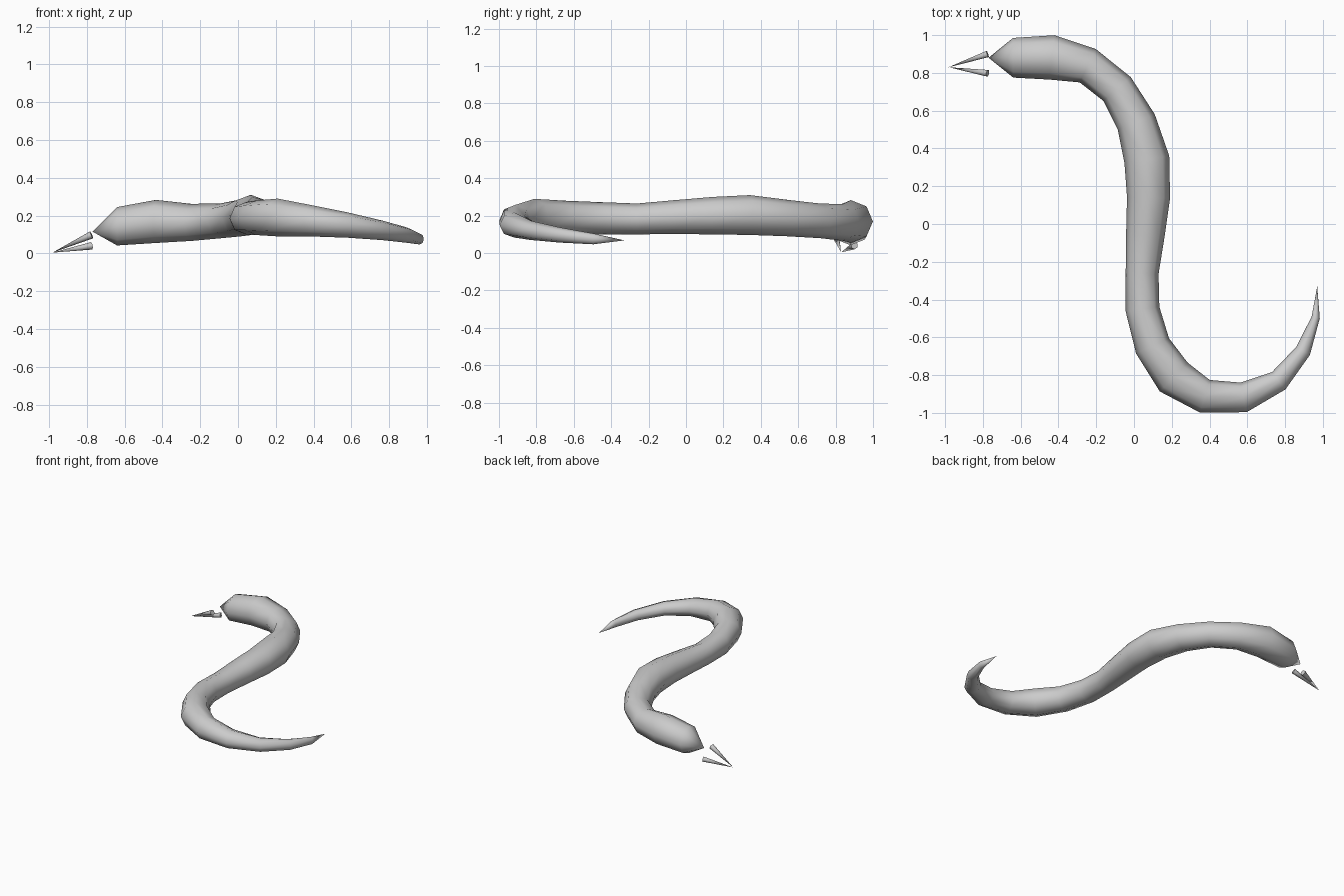
import bpy, bmesh, math
from mathutils import Vector

if "Cube" in bpy.data.objects:
    bpy.data.objects.remove(bpy.data.objects["Cube"])

SIDES = 8


def loft(name, tip_a, rings, tip_b):
    """Skin elliptical rings (x, y, half width, z low, z high) between two end points."""
    bm = bmesh.new()
    centres = [Vector(tip_a)] + [Vector((x, y, (a + b) / 2)) for x, y, w, a, b in rings] + [Vector(tip_b)]
    loops = []
    for i, (x, y, w, lo, hi) in enumerate(rings):
        c = centres[i + 1]
        t = ((centres[i + 2] - c).normalized() + (c - centres[i]).normalized())
        side = Vector((t.y, -t.x, 0)).normalized()
        h = (hi - lo) / 2
        loops.append([bm.verts.new(c + side * w * math.cos(k * math.tau / SIDES)
                                   + Vector((0, 0, h * math.sin(k * math.tau / SIDES))))
                      for k in range(SIDES)])
    a, b = bm.verts.new(tip_a), bm.verts.new(tip_b)
    for k in range(SIDES):
        n = (k + 1) % SIDES
        bm.faces.new((a, loops[0][k], loops[0][n]))
        bm.faces.new((b, loops[-1][n], loops[-1][k]))
        for p, q in zip(loops, loops[1:]):
            bm.faces.new((p[k], q[k], q[n], p[n]))
    bmesh.ops.recalc_face_normals(bm, faces=bm.faces)
    for f in bm.faces:
        f.smooth = True
    me = bpy.data.meshes.new(name)
    bm.to_mesh(me)
    bm.free()
    ob = bpy.data.objects.new(name, me)
    bpy.context.collection.objects.link(ob)
    return ob


# Snake body, head to tail
loft("snake_body", (-0.77, 0.88, 0.115), [
    (-0.64, 0.88, 0.105, 0.042, 0.245),
    (-0.435, 0.882, 0.118, 0.055, 0.283),
    (-0.245, 0.838, 0.098, 0.066, 0.262),
    (-0.09, 0.715, 0.096, 0.08, 0.265),
    (0.012, 0.54, 0.106, 0.09, 0.285),
    (0.068, 0.342, 0.12, 0.097, 0.31),
    (0.077, 0.14, 0.114, 0.10, 0.30),
    (0.06, -0.06, 0.102, 0.102, 0.283),
    (0.043, -0.262, 0.087, 0.10, 0.265),
    (0.045, -0.45, 0.09, 0.10, 0.272),
    (0.098, -0.645, 0.096, 0.097, 0.28),
    (0.21, -0.81, 0.106, 0.09, 0.29),
    (0.375, -0.912, 0.09, 0.09, 0.258),
    (0.58, -0.918, 0.08, 0.083, 0.217),
    (0.766, -0.83, 0.058, 0.07, 0.173),
    (0.895, -0.672, 0.042, 0.056, 0.137),
    (0.962, -0.495, 0.022, 0.047, 0.105),
], (0.97, -0.33, 0.068))


# Two tongue prongs meeting at one point
def prong(name, base, tip, r):
    base, tip = Vector(base), Vector(tip)
    d = tip - base
    bpy.ops.mesh.primitive_cone_add(vertices=6, radius1=r, radius2=0, depth=d.length,
                                    location=(base + tip) / 2,
                                    rotation=d.to_track_quat('Z', 'Y').to_euler())
    ob = bpy.context.object
    ob.name = name
    bpy.ops.object.shade_smooth_by_angle(angle=math.radians(70))


prong("tongue_upper", (-0.775, 0.798, 0.098), (-0.982, 0.83, 0.004), 0.02)
prong("tongue_lower", (-0.775, 0.9, 0.04), (-0.982, 0.83, 0.004), 0.02)
